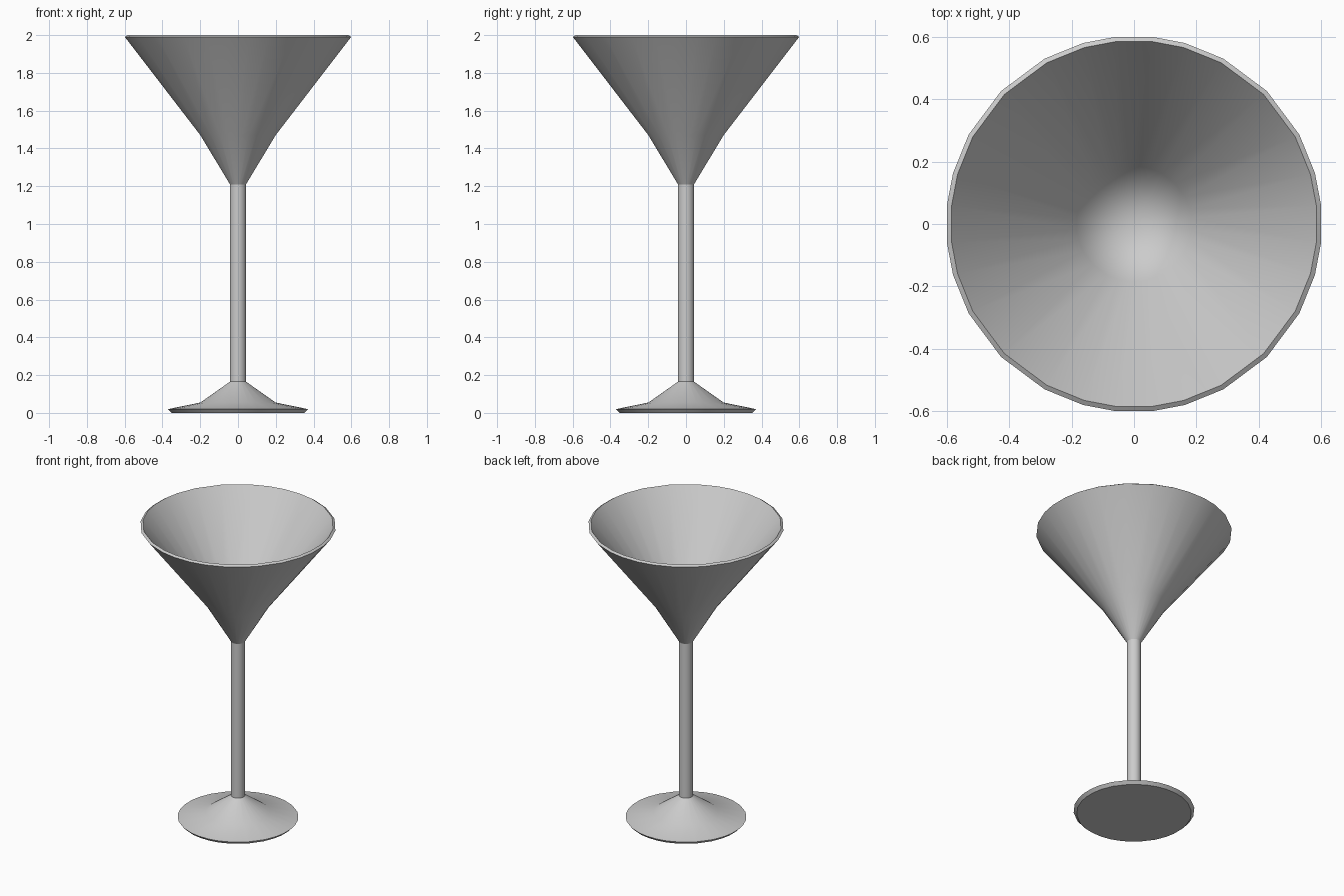
import bpy, bmesh
from math import radians, cos, sin

if "Cube" in bpy.data.objects:
    bpy.data.objects.remove(bpy.data.objects["Cube"])

# Slightly uneven segment angles of one quadrant, repeated around the axis
QUADRANT = [5.8, 15.7, 28.4, 45, 61.6, 74.3, 84.2]
ANGLES = [radians(q * 90 + a) for q in range(4) for a in QUADRANT]

# (radius, height) from foot centre, up the outside, over the rim, into the bowl
PROFILE = [
    (0, 0.004), (0.353, 0.0),                # underside
    (0.372, 0.02), (0.2, 0.055),             # foot
    (0.043, 0.165), (0.043, 1.21),           # stem
    (0.2, 1.47), (0.602, 1.99),              # bowl outside
    (0.587, 2.0), (0.185, 1.482), (0, 1.225) # rim and bowl inside
]


def lathe(name, profile, angles):
    bm = bmesh.new()
    rings = []
    for r, z in profile:
        if r == 0:
            rings.append([bm.verts.new((0, 0, z))] * len(angles))
        else:
            rings.append([bm.verts.new((r * cos(a), r * sin(a), z)) for a in angles])
    for low, high in zip(rings, rings[1:]):
        for i in range(len(angles)):
            j = (i + 1) % len(angles)
            corners = [low[i], low[j], high[j], high[i]]
            bm.faces.new(list(dict.fromkeys(corners)))
    bmesh.ops.recalc_face_normals(bm, faces=bm.faces[:])
    mesh = bpy.data.meshes.new(name)
    bm.to_mesh(mesh)
    bm.free()
    obj = bpy.data.objects.new(name, mesh)
    bpy.context.collection.objects.link(obj)
    return obj


# Stemmed cocktail glass, smooth with crisp rim and stem joints
glass = lathe("cocktail_glass", PROFILE, ANGLES)
bpy.context.view_layer.objects.active = glass
glass.select_set(True)
bpy.ops.object.shade_smooth_by_angle(angle=radians(30))
